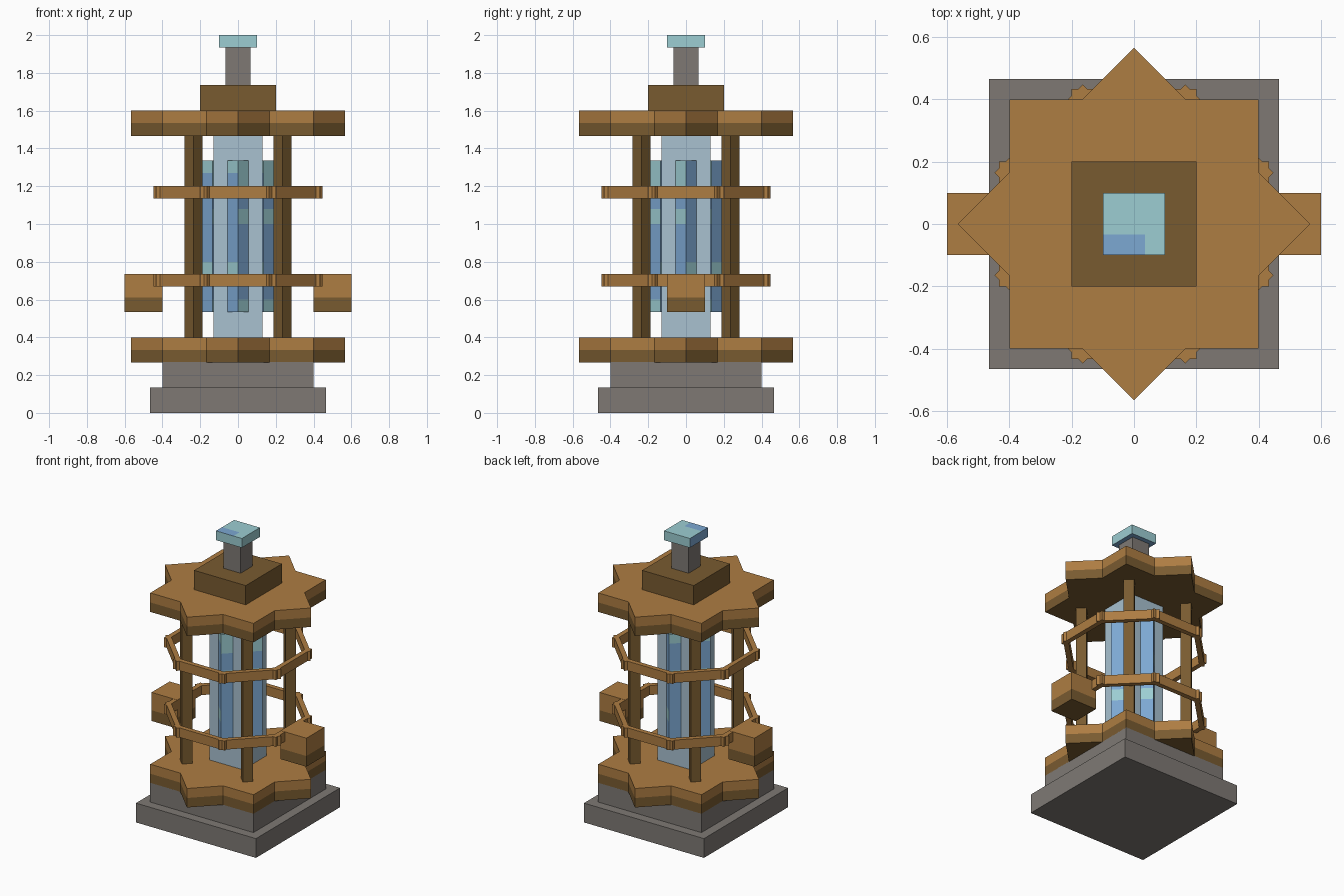
import bpy, bmesh, math
from mathutils import Vector, Matrix

old = bpy.data.objects.get("Cube")
if old:
    bpy.data.objects.remove(old, do_unlink=True)


def material(name, rgb):
    lin = [((c / 255 + 0.055) / 1.055) ** 2.4 for c in rgb] + [1.0]
    m = bpy.data.materials.new(name)
    m.use_nodes = True
    m.diffuse_color = lin
    bsdf = m.node_tree.nodes["Principled BSDF"]
    bsdf.inputs["Base Color"].default_value = lin
    bsdf.inputs["Roughness"].default_value = 0.8
    return m


STONE = material("grey stone", (126, 121, 116))
WOOD = material("light wood", (174, 125, 66))
DARK = material("dark wood", (121, 91, 48))
GLASS = material("pale glass", (168, 193, 208))
BLUE = material("crystal blue", (124, 168, 210))
TEAL = material("crystal teal", (156, 205, 210))


def finish(name, bm, mats, rule=None, cuts=()):
    """Cut along planes, colour faces by rule(centre, normal), make the object."""
    for co, no in cuts:
        geom = bm.verts[:] + bm.edges[:] + bm.faces[:]
        bmesh.ops.bisect_plane(bm, geom=geom, plane_co=co, plane_no=no)
    bmesh.ops.recalc_face_normals(bm, faces=bm.faces[:])
    bm.normal_update()
    if rule:
        for f in bm.faces:
            f.material_index = int(rule(f.calc_center_median(), f.normal))
    mesh = bpy.data.meshes.new(name)
    bm.to_mesh(mesh)
    bm.free()
    for m in mats:
        mesh.materials.append(m)
    ob = bpy.data.objects.new(name, mesh)
    bpy.context.collection.objects.link(ob)
    return ob


def box(name, center, half, z0, z1, mats, turn=0, rule=None, cuts=()):
    """Box with half sizes in x and y, turned about its own vertical axis."""
    bm = bmesh.new()
    bmesh.ops.create_cube(bm, size=1)
    place = (Matrix.Translation((center[0], center[1], (z0 + z1) / 2))
             @ Matrix.Rotation(turn, 4, "Z")
             @ Matrix.Diagonal((2 * half[0], 2 * half[1], z1 - z0, 1)))
    bm.transform(place)
    return finish(name, bm, mats, rule, cuts)


def level(z):
    return ((0, 0, z), (0, 0, 1))


def star_plate(name, z0, z1):
    """Eight-pointed plate, dark along its lower half."""
    mid = (z0 + z1) / 2
    outer = 0.4 * math.sqrt(2)
    inner = 0.4 / math.cos(math.pi / 8)
    bm = bmesh.new()
    ring = []
    for i in range(16):
        r = inner if i % 2 else outer
        a = i * math.pi / 8
        ring.append(bm.verts.new((r * math.cos(a), r * math.sin(a), z0)))
    face = bm.faces.new(ring)
    res = bmesh.ops.extrude_face_region(bm, geom=[face])
    top = [v for v in res["geom"] if isinstance(v, bmesh.types.BMVert)]
    bmesh.ops.translate(bm, verts=top, vec=(0, 0, z1 - z0))
    finish(name, bm, [WOOD, DARK], lambda c, n: c.z < mid, [level(mid)])


# Stone base
box("base_slab", (0, 0), (0.465, 0.465), 0, 0.135, [STONE])
box("plinth", (0, 0), (0.4, 0.4), 0.135, 0.27, [STONE])

# Wooden star plates
star_plate("lower_star_plate", 0.267, 0.4)
star_plate("upper_star_plate", 1.467, 1.6)

# Cap, stem and finial
box("roof_block", (0, 0), (0.2, 0.2), 1.6, 1.735, [DARK])
box("stem", (0, 0), (0.067, 0.067), 1.735, 1.935, [STONE])


def finial_rule(c, n):
    if n.z > 0.5:
        return c.x < 0.035 and c.y < -0.033
    return n.z < -0.5 or n.x < -0.5


box("finial", (0, 0), (0.1, 0.1), 1.935, 2.0, [TEAL, BLUE], rule=finial_rule,
    cuts=[((0.035, 0, 0), (1, 0, 0)), ((0, -0.033, 0), (0, 1, 0))])

# Glass core
box("glass_core", (0, 0), (0.131, 0.131), 0.4, 1.467, [GLASS])

# Crystal rods, with teal bands that differ by facing
BANDS = {
    (True, False): [(1.2, 1.34), (1.0, 1.08), (0.53, 0.6)],
    (False, False): [(1.27, 1.34), (0.72, 0.8)],
    (True, True): [(0.72, 0.8)],
    (False, True): [(1.27, 1.34), (1.0, 1.08)],
}


def rod_rule(c, n):
    if abs(n.z) > 0.5:
        return n.z > 0
    return any(a < c.z < b for a, b in BANDS[(n.x > 0, n.y > 0)])


rod_cuts = [level(z) for z in (0.6, 0.72, 0.8, 1.0, 1.08, 1.2, 1.27)]
names = ("left", "back", "right", "front")
for i, side in enumerate(names):
    d = Vector((math.cos(i * math.pi / 2), math.sin(i * math.pi / 2))) * 0.134
    box(f"crystal_rod_{side}", d, (0.04, 0.04), 0.535, 1.335, [BLUE, TEAL],
        math.pi / 4, rod_rule, rod_cuts)

# Corner posts
for sx, side in ((1, "left"), (-1, "right")):
    for sy, end in ((-1, "front"), (1, "back")):
        box(f"post_{end}_{side}", (0.236 * sx, 0.236 * sy), (0.0335, 0.0335),
            0.4, 1.467, [DARK], math.pi / 4)

# Octagonal rings made of eight overlapping bars
for ring, z0 in (("lower", 0.668), ("upper", 1.135)):
    for i in range(8):
        a = i * math.pi / 4
        box(f"{ring}_ring_bar_{i + 1}",
            (0.4165 * math.cos(a), 0.4165 * math.sin(a)), (0.0167, 0.2),
            z0, z0 + 0.066, [WOOD], a)

# Side blocks, dark along the bottom
for sx, side in ((1, "left"), (-1, "right")):
    box(f"side_block_{side}", (0.5 * sx, 0), (0.1, 0.1), 0.535, 0.735,
        [WOOD, DARK], rule=lambda c, n: c.z < 0.61, cuts=[level(0.61)])
